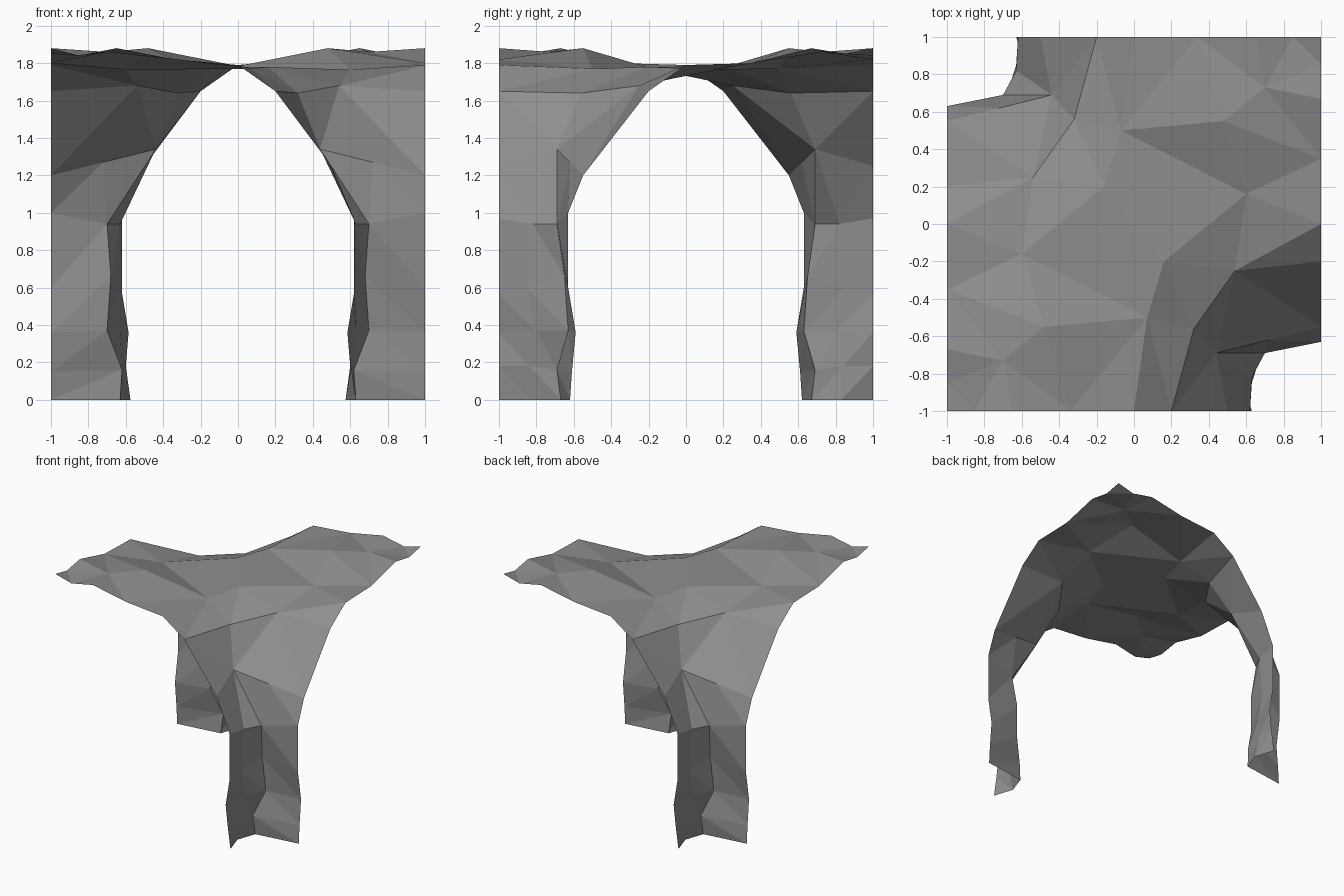
import bpy, bmesh
from mathutils import Vector
from mathutils.geometry import delaunay_2d_cdt

if "Cube" in bpy.data.objects:
    bpy.data.objects.remove(bpy.data.objects["Cube"])

rock = bpy.data.materials.new("grey_rock")
rock.diffuse_color = (0.27, 0.27, 0.27, 1)
rock.use_nodes = True
rock.node_tree.nodes["Principled BSDF"].inputs["Base Color"].default_value = rock.diffuse_color


def turn(p):
    """Half turn about the vertical axis."""
    return (-p[0], -p[1], p[2])


def make(name, verts, faces):
    bm = bmesh.new()
    vs = [bm.verts.new(v) for v in verts]
    for f in faces:
        bm.faces.new([vs[i] for i in f])
    bmesh.ops.recalc_face_normals(bm, faces=bm.faces[:])
    me = bpy.data.meshes.new(name)
    bm.to_mesh(me)
    bm.free()
    me.materials.append(rock)
    ob = bpy.data.objects.new(name, me)
    bpy.context.collection.objects.link(ob)


# rows of the corner wall, from the ceiling crease down to the ground
rows = [
    [(.20, -1, 1.65), (.32, -.56, 1.64), (.54, -.25, 1.68), (1, -.20, 1.65)],
    [(.50, -1, 1.25), (.44, -.69, 1.34), (.72, -.62, 1.27), (1, -.55, 1.20)],
    [(.62, -1, 0.97), (.63, -.82, 0.94), (.70, -.69, 0.94), (1, -.63, 1.00)],
    [(.62, -1, 0.57), (.63, -.85, 0.60), (.68, -.65, 0.66), (1, -.63, 0.60)],
    [(.585, -1, .36), (.63, -.80, 0.37), (.70, -.63, 0.37), (1, -.59, 0.36)],
    [(.605, -1, .18), (.60, -.84, 0.18), (.62, -.69, 0.16), (1, -.61, 0.15)],
    [(.63, -1, 0.00), (.575, -.83, 0), (.63, -.67, 0.00), (1, -.62, 0.00)],
]

# two opposite corner walls
wall = [p for r in rows for p in r]
tris = []
for i in range(len(rows) - 1):
    for j in range(3):
        a, b = i * 4 + j, (i + 1) * 4 + j
        if i == 0 and j == 1:
            tris += [(a, b, a + 1), (b, b + 1, a + 1)]
        else:
            tris += [(a, b, b + 1), (a, b + 1, a + 1)]
make("front_right_wall", wall, tris)
make("back_left_wall", [turn(p) for p in wall], tris)

# ceiling: half outline and half of the inner points, the rest by half turn
edge = rows[0] + [(1, 0, 1.79), (1, .35, 1.80), (1, .67, 1.88), (1, .85, 1.85),
                  (1, 1, 1.88), (.85, 1, 1.84), (.65, 1, 1.88), (.34, 1, 1.82),
                  (0, 1, 1.79)]
inner = [(.16, -.20, 1.78), (.60, .16, 1.765), (.48, .55, 1.88),
         (-.07, .50, 1.77), (.70, .73, 1.86)]
outline = edge + [turn(p) for p in edge]
pts = outline + inner + [turn(p) for p in inner]
co, _, faces, orig, _, _ = delaunay_2d_cdt(
    [Vector(p[:2]) for p in pts], [], [list(range(len(outline)))], 1, 1e-5)
make("ceiling", [(c.x, c.y, pts[o[0]][2]) for c, o in zip(co, orig)], faces)
